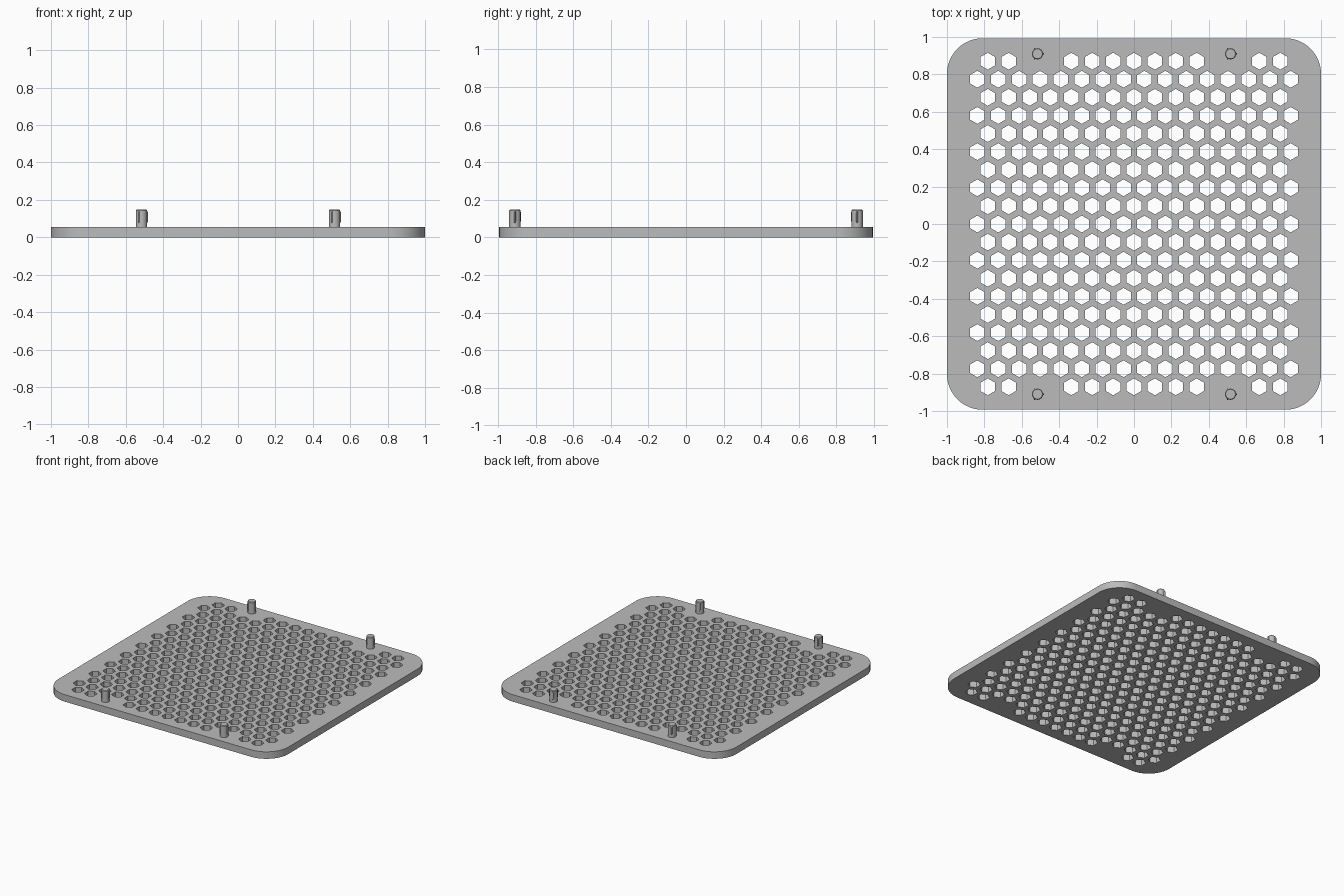
import bpy, bmesh
from math import cos, sin, pi, radians, sqrt

cube = bpy.data.objects.get("Cube")
if cube:
    bpy.data.objects.remove(cube)

HALF_X, HALF_Y, THICK, CORNER = 1.0, 0.993, 0.055, 0.19
PITCH, HEX_R = 0.1117, 0.045
PEG_X, PEG_Y, PEG_R, PEG_TOP = 0.516, 0.91, 0.03, 0.148

grey = bpy.data.materials.new("plain grey")
grey.use_nodes = True
colour = (0.5, 0.5, 0.5, 1)
grey.diffuse_color = colour
grey.node_tree.nodes["Principled BSDF"].inputs["Base Color"].default_value = colour


def add_object(name, mesh):
    obj = bpy.data.objects.new(name, mesh)
    bpy.context.collection.objects.link(obj)
    mesh.materials.clear()
    mesh.materials.append(grey)
    bpy.ops.object.select_all(action='DESELECT')
    obj.select_set(True)
    bpy.context.view_layer.objects.active = obj
    bpy.ops.object.shade_smooth_by_angle(angle=radians(30))
    return obj


def arc(cx, cy, r, start, sweep, steps):
    return [(cx + r * cos(start + sweep * i / steps),
             cy + r * sin(start + sweep * i / steps)) for i in range(steps + 1)]


def add_loop(curve, points):
    spline = curve.splines.new('POLY')
    spline.points.add(len(points) - 1)
    for p, (x, y) in zip(spline.points, points):
        p.co = (x, y, 0, 1)
    spline.use_cyclic_u = True


# Perforated plate: rounded outline with a honeycomb of holes, extruded
curve = bpy.data.curves.new("plate_profile", 'CURVE')
curve.dimensions = '2D'
curve.fill_mode = 'BOTH'
curve.extrude = THICK / 2
outline = []
for i, (sx, sy) in enumerate([(1, 1), (-1, 1), (-1, -1), (1, -1)]):
    outline += arc(sx * (HALF_X - CORNER), sy * (HALF_Y - CORNER), CORNER, i * pi / 2, pi / 2, 12)
add_loop(curve, outline)
for row in range(-9, 10):
    count = 15 if row % 2 else 16
    for col in range(count):
        k = col - (count - 1) / 2
        if abs(row) == 9 and abs(k) in (4, 5):
            continue  # room for the pegs
        add_loop(curve, arc(k * PITCH, row * PITCH * sqrt(3) / 2, HEX_R, pi / 6, 2 * pi, 6)[:-1])
temp = bpy.data.objects.new("plate_helper", curve)
bpy.context.collection.objects.link(temp)
bpy.context.view_layer.update()
graph = bpy.context.evaluated_depsgraph_get()
mesh = bpy.data.meshes.new_from_object(temp.evaluated_get(graph))
bpy.data.objects.remove(temp)
bm = bmesh.new()
bm.from_mesh(mesh)
bmesh.ops.remove_doubles(bm, verts=bm.verts, dist=0.0001)
bmesh.ops.translate(bm, verts=bm.verts, vec=(0, 0, THICK / 2))
bmesh.ops.recalc_face_normals(bm, faces=bm.faces)
bm.to_mesh(mesh)
bm.free()
add_object("perforated_plate", mesh)


def stack(bm, rings):
    """Skin a list of point rings and cap both ends."""
    loops = [[bm.verts.new(p) for p in ring] for ring in rings]
    n = len(loops[0])
    for a, b in zip(loops, loops[1:]):
        for i in range(n):
            bm.faces.new((a[i], a[(i + 1) % n], b[(i + 1) % n], b[i]))
    bm.faces.new(loops[0][::-1])
    bm.faces.new(loops[-1])


# Pegs: round pins with a chamfered tip and three crush ribs
peg = bpy.data.meshes.new("peg")
bm = bmesh.new()
profile = [(THICK - 0.01, PEG_R), (PEG_TOP - 0.005, PEG_R), (PEG_TOP, PEG_R - 0.004)]
stack(bm, [[(x, y, z) for x, y in arc(0, 0, r, 0, 2 * pi, 24)[:-1]] for z, r in profile])
for k in range(3):
    a = k * 2 * pi / 3
    rings = []
    for z, tip in [(0.075, 0.03), (0.085, 0.036), (0.132, 0.036), (0.143, 0.029)]:
        local = [(0.02, -0.009), (tip, -0.002), (tip, 0.002), (0.02, 0.009)]
        rings.append([(u * cos(a) - v * sin(a), u * sin(a) + v * cos(a), z) for u, v in local])
    stack(bm, rings)
bmesh.ops.recalc_face_normals(bm, faces=bm.faces)
bm.to_mesh(peg)
bm.free()
for side, sx in (("left", 1), ("right", -1)):
    for end, sy in (("front", -1), ("back", 1)):
        add_object(f"{end}_{side}_peg", peg.copy()).location = (sx * PEG_X, sy * PEG_Y, 0)
